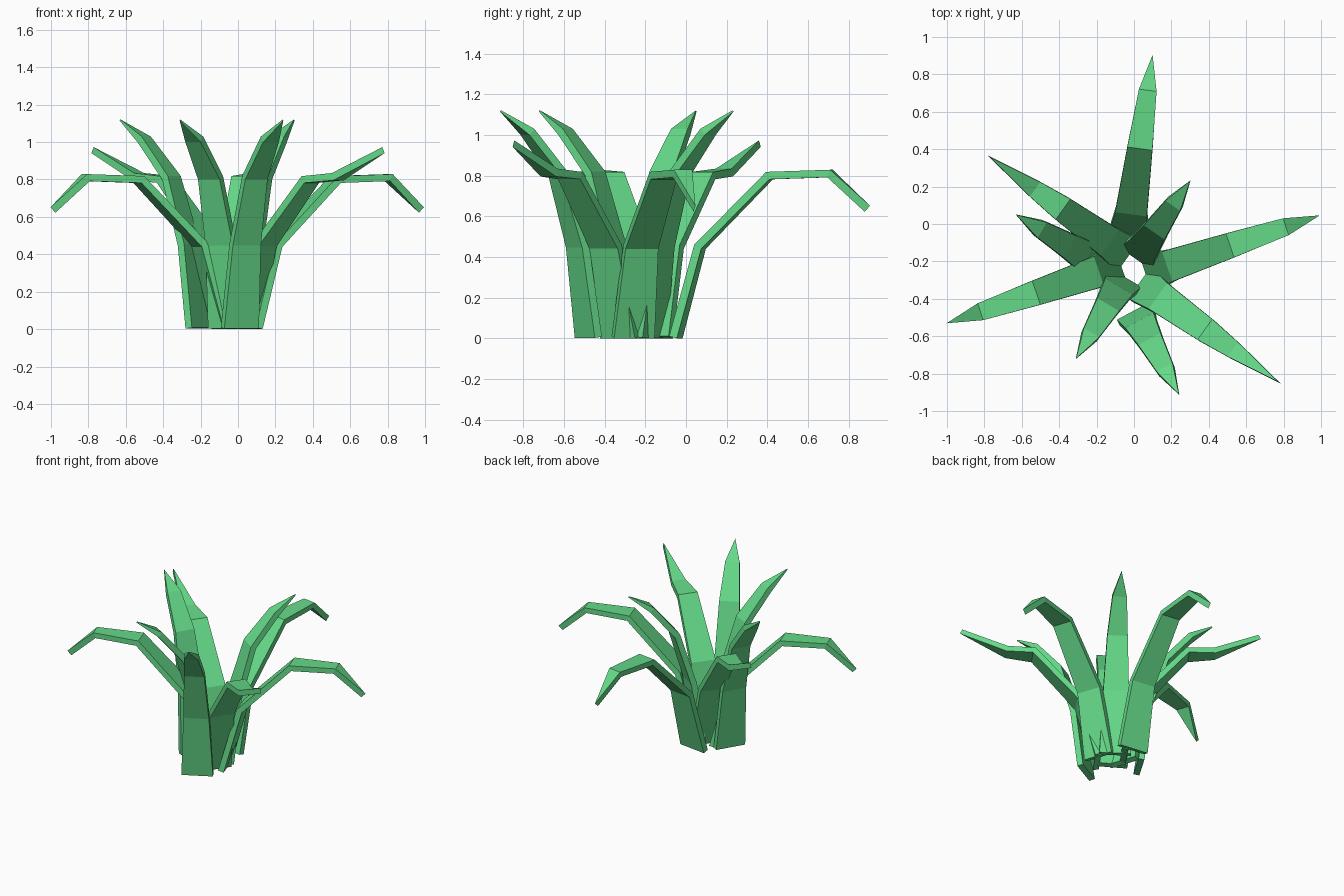
import bpy, bmesh
from mathutils import Vector

cube = bpy.data.objects.get("Cube")
if cube:
    bpy.data.objects.remove(cube, do_unlink=True)

green = bpy.data.materials.new("leaf_green")
green.use_nodes = True
colour = (0.13, 0.70, 0.25, 1)
green.diffuse_color = colour
green.node_tree.nodes["Principled BSDF"].inputs["Base Color"].default_value = colour

# Leaf shapes: (distance outward, height) along the midline, and tip thickness
SHAPES = {
    "drooping": ([(0, .005), (.12, .45), (.465, .80), (.765, .81), (.95, .637)], .04),
    "spreading": ([(0, .005), (.12, .45), (.42, .80), (.60, .815), (.90, .957)], .035),
    "upright": ([(0, .005), (.06, .45), (.17, .81), (.34, 1.015), (.49, 1.118)], .008),
}
WIDTHS = [.21, .17, .135, .095, 0]
THICKNESS = .04


def make_leaf(name, shape, base, tip):
    """Flat tapering strip bent along the shape's midline, from base towards tip."""
    points, tip_thickness = SHAPES[shape]
    base = Vector((*base, 0))
    out = (Vector((*tip, 0)) - base).normalized()
    up = Vector((0, 0, 1))
    side = up.cross(out)
    mid = [base + out * d + up * h for d, h in points]
    bm = bmesh.new()
    previous = None
    for i, (p, width) in enumerate(zip(mid, WIDTHS)):
        before = (p - mid[i - 1]).normalized() if i else Vector()
        after = (mid[i + 1] - p).normalized() if i < len(mid) - 1 else Vector()
        normal = (before + after).normalized().cross(side)
        thick = tip_thickness if i == len(mid) - 1 else THICKNESS
        n, s = normal * thick / 2, side * width / 2
        ring = [bm.verts.new(p + v) for v in (n + s, n - s, -n - s, -n + s)]
        if previous:
            for k in range(4):
                j = (k + 1) % 4
                bm.faces.new((previous[k], previous[j], ring[j], ring[k]))
        else:
            bm.faces.new(ring)
        previous = ring
    # The tip closes to a short upright edge
    bmesh.ops.remove_doubles(bm, verts=bm.verts, dist=.0005)
    bmesh.ops.recalc_face_normals(bm, faces=bm.faces)
    mesh = bpy.data.meshes.new(name)
    bm.to_mesh(mesh)
    bm.free()
    mesh.materials.append(green)
    bpy.context.collection.objects.link(bpy.data.objects.new(name, mesh))


# Long leaves that arch over and droop
make_leaf("drooping_leaf_back", "drooping", (-.03, -.05), (.10, .91))
make_leaf("drooping_leaf_left", "drooping", (.08, -.26), (.99, .045))
make_leaf("drooping_leaf_right", "drooping", (-.09, -.22), (-1.0, -.53))

# Leaves that spread out and lift at the tip
make_leaf("spreading_leaf_back", "spreading", (-.045, -.16), (-.78, .365))
make_leaf("spreading_leaf_front", "spreading", (.045, -.325), (.78, -.85))

# Short upright leaves
make_leaf("upright_leaf_right", "upright", (-.21, -.20), (-.63, .05))
make_leaf("upright_leaf_back", "upright", (.02, -.17), (.30, .23))
make_leaf("upright_leaf_front_right", "upright", (-.06, -.30), (-.31, -.72))
make_leaf("upright_leaf_front", "upright", (.01, -.48), (.24, -.91))
